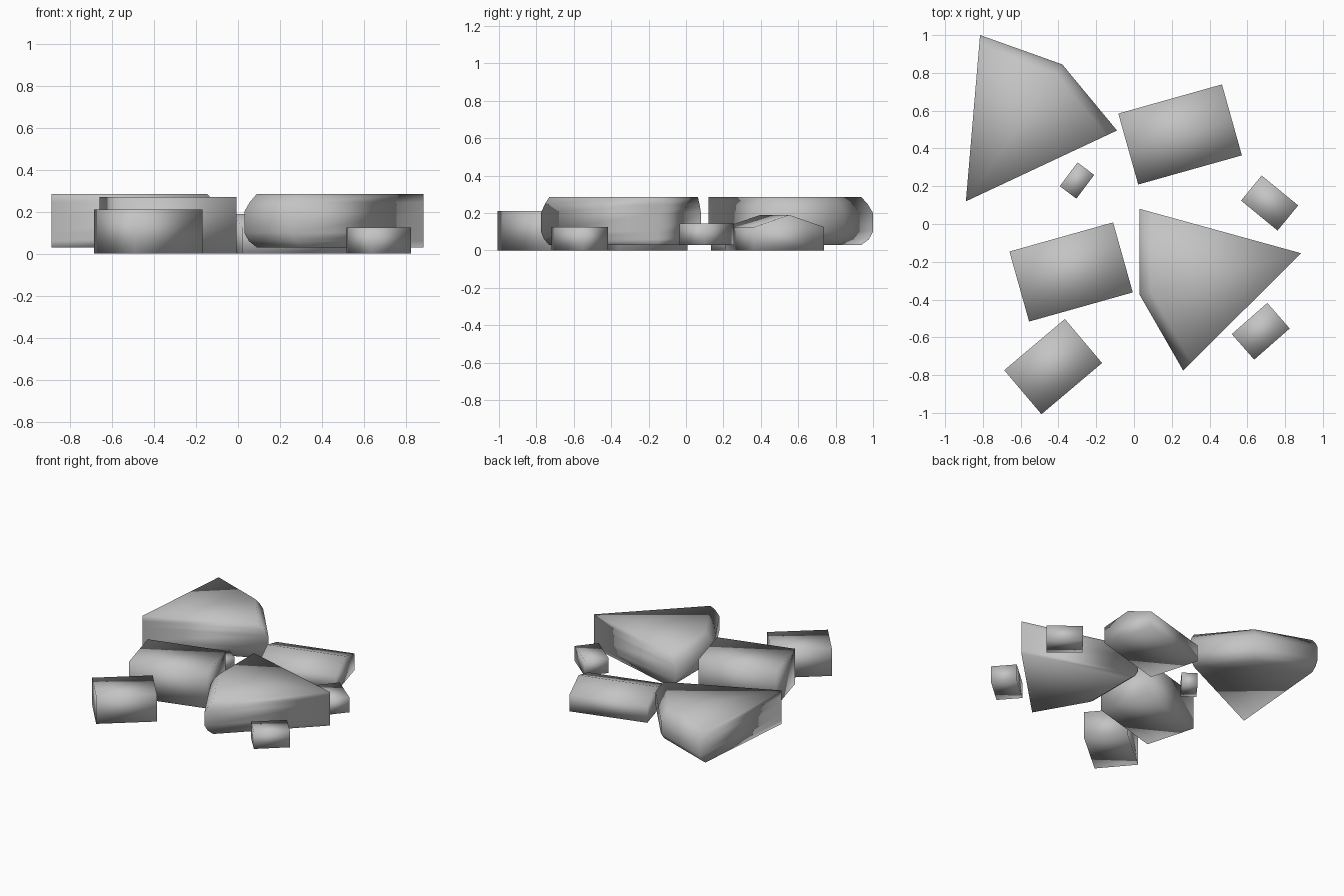
import bpy, bmesh, math
from mathutils import Vector, Matrix

if "Cube" in bpy.data.objects:
    bpy.data.objects.remove(bpy.data.objects["Cube"], do_unlink=True)

# One stone grey for everything
stone = bpy.data.materials.new("stone_grey")
stone.use_nodes = True
grey = (0.55, 0.55, 0.55, 1)
stone.diffuse_color = grey
bsdf = next(n for n in stone.node_tree.nodes if n.type == 'BSDF_PRINCIPLED')
bsdf.inputs["Base Color"].default_value = grey
bsdf.inputs["Roughness"].default_value = 0.8


def loft(name, rings):
    """Closed, smooth-shaded solid through rings of equal point count."""
    bm = bmesh.new()
    loops = [[bm.verts.new(p) for p in ring] for ring in rings]
    n = len(loops[0])
    for low, high in zip(loops, loops[1:]):
        for i in range(n):
            j = (i + 1) % n
            bm.faces.new((low[i], low[j], high[j], high[i]))
    bm.faces.new(loops[0][::-1])
    bm.faces.new(loops[-1])
    bmesh.ops.remove_doubles(bm, verts=bm.verts, dist=0.0001)
    bmesh.ops.recalc_face_normals(bm, faces=bm.faces)
    for f in bm.faces:
        f.smooth = True
    mesh = bpy.data.meshes.new(name)
    bm.to_mesh(mesh)
    bm.free()
    mesh.materials.append(stone)
    obj = bpy.data.objects.new(name, mesh)
    bpy.context.collection.objects.link(obj)
    return obj


def slab(name, corners):
    """Kite slab: first corner is the sharp tip, the blunt end is rounded."""
    tip = Vector(corners[0])
    profile = [(0.03, 0.93), (0.06, 0.975), (0.10, 1), (0.20, 1),
               (0.245, 0.97), (0.285, 0.93)]
    rings = []
    for z, s in profile:
        ring = [tip + (Vector(c) - tip) * s for c in corners]
        rings.append([(p.x, p.y, z) for p in ring])
    return loft(name, rings)


def block(name, centre, length, width, angle, bottom, top, ridge=None):
    """Rectangular block lying along its length, optionally with a ridged top."""
    w = width / 2
    section = [(-w, bottom), (w, bottom), (w, top), (-w, top)]
    if ridge:
        section.insert(3, (0, ridge))
    rings = [[(x, y, z) for y, z in section] for x in (-length / 2, length / 2)]
    obj = loft(name, rings)
    obj.data.transform(Matrix.Translation((*centre, 0)) @
                       Matrix.Rotation(math.radians(angle), 4, 'Z'))
    return obj


# Large kite-shaped slabs
slab("large_slab_back", [(-0.89, 0.12), (-0.09, 0.495), (-0.38, 0.845), (-0.815, 1.0)])
slab("large_slab_front", [(0.885, -0.155), (0.03, 0.08), (0.03, -0.375), (0.26, -0.775)])

# Medium stones
block("ridged_stone_back", (0.244, 0.474), 0.57, 0.39, 15.7, 0, 0.125, 0.19)
block("medium_stone_middle", (-0.333, -0.254), 0.57, 0.385, 15.7, 0, 0.27)
block("medium_stone_front", (-0.428, -0.755), 0.42, 0.305, 40.2, 0, 0.21)

# Small stones
block("small_stone_right", (0.718, 0.111), 0.25, 0.172, -39.4, 0.03, 0.145)
block("small_stone_front", (0.671, -0.568), 0.25, 0.18, 41.3, 0, 0.125)
block("tiny_stone", (-0.302, 0.23), 0.157, 0.11, 53, 0, 0.1)
